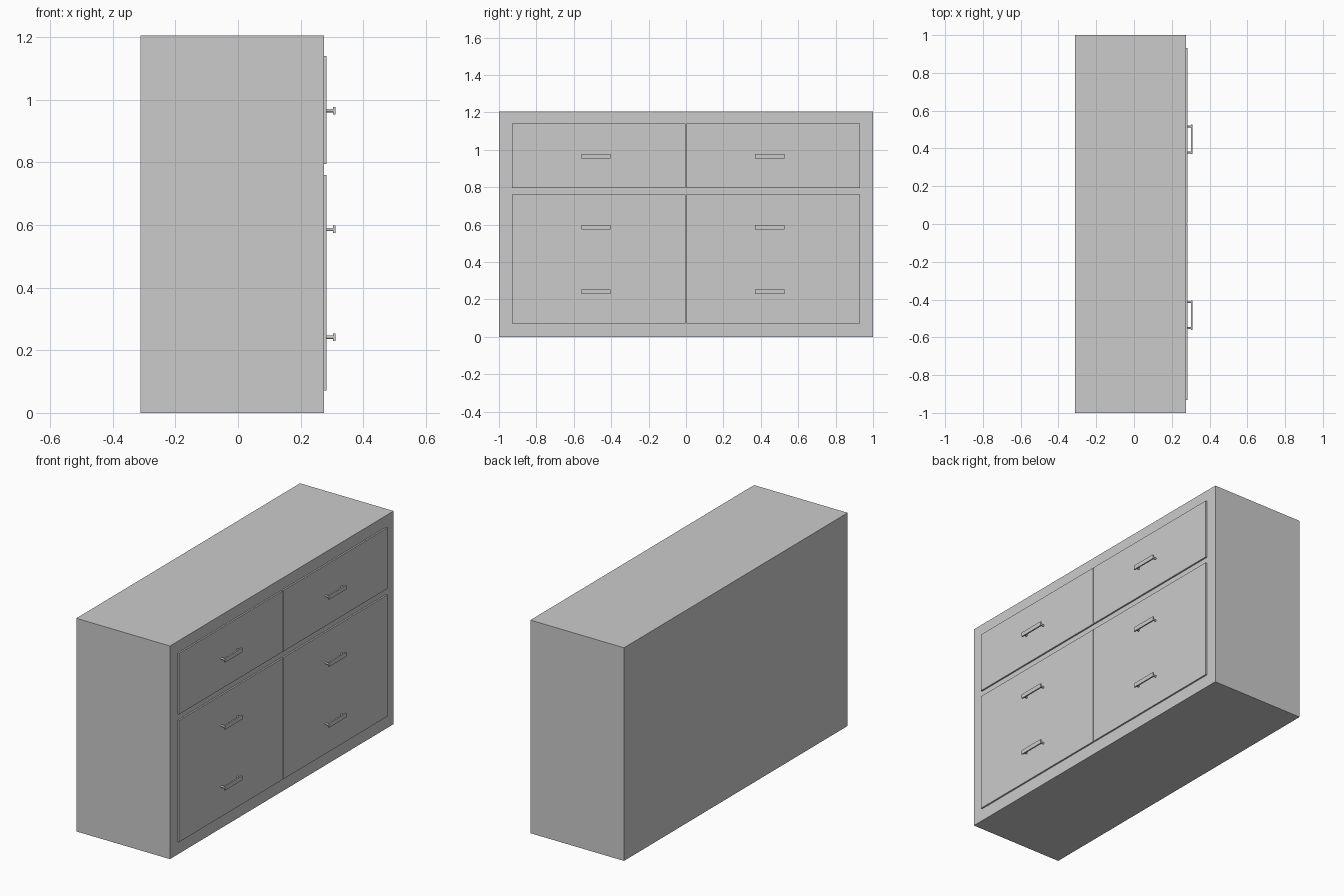
import bpy
import bmesh
from math import pi
from mathutils import Matrix

if "Cube" in bpy.data.objects:
    bpy.data.objects.remove(bpy.data.objects["Cube"])


def box(name, x, y, z):
    """Box from (min, max) ranges on each axis."""
    bm = bmesh.new()
    bmesh.ops.create_cube(bm, size=1)
    for v in bm.verts:
        v.co = [r[0] if c < 0 else r[1] for c, r in zip(v.co, (x, y, z))]
    mesh = bpy.data.meshes.new(name)
    bm.to_mesh(mesh)
    bm.free()
    obj = bpy.data.objects.new(name, mesh)
    bpy.context.collection.objects.link(obj)
    return obj


def post(name, x0, x1, y, z, radius):
    """Round handle post lying along x."""
    bm = bmesh.new()
    matrix = Matrix.Translation(((x0 + x1) / 2, y, z)) @ Matrix.Rotation(pi / 2, 4, 'Y')
    bmesh.ops.create_cone(bm, cap_ends=True, segments=16, radius1=radius,
                          radius2=radius, depth=x1 - x0, matrix=matrix)
    for f in bm.faces:
        f.smooth = len(f.verts) == 4
    for e in bm.edges:
        e.smooth = all(len(f.verts) == 4 for f in e.link_faces)
    mesh = bpy.data.meshes.new(name)
    bm.to_mesh(mesh)
    bm.free()
    bpy.context.collection.objects.link(bpy.data.objects.new(name, mesh))


FACE, FRONT, GRIP, OUT = 0.274, 0.283, 0.303, 0.311

# Cabinet body
box("cabinet_body", (-0.312, FACE), (-1, 1), (0, 1.206))

# Two drawer fronts above two tall door fronts, with a thin centre gap
for row, z in (("drawer_front", (0.795, 1.14)), ("door_front", (0.072, 0.76))):
    box(row + "_left", (FACE - 0.002, FRONT), (-0.931, -0.002), z)
    box(row + "_right", (FACE - 0.002, FRONT), (0.002, 0.931), z)

# Bar handles: flat grip on two posts
for row, z in (("upper", 0.966), ("middle", 0.586), ("lower", 0.242)):
    for side, y0, y1 in (("left", -0.56, -0.404), ("right", 0.37, 0.526)):
        name = f"{row}_{side}_handle"
        box(name + "_grip", (GRIP, OUT), (y0, y1), (z - 0.012, z + 0.012))
        for end, y in (("a", y0 + 0.009), ("b", y1 - 0.009)):
            post(f"{name}_post_{end}", FRONT - 0.002, GRIP + 0.001, y, z, 0.0055)
